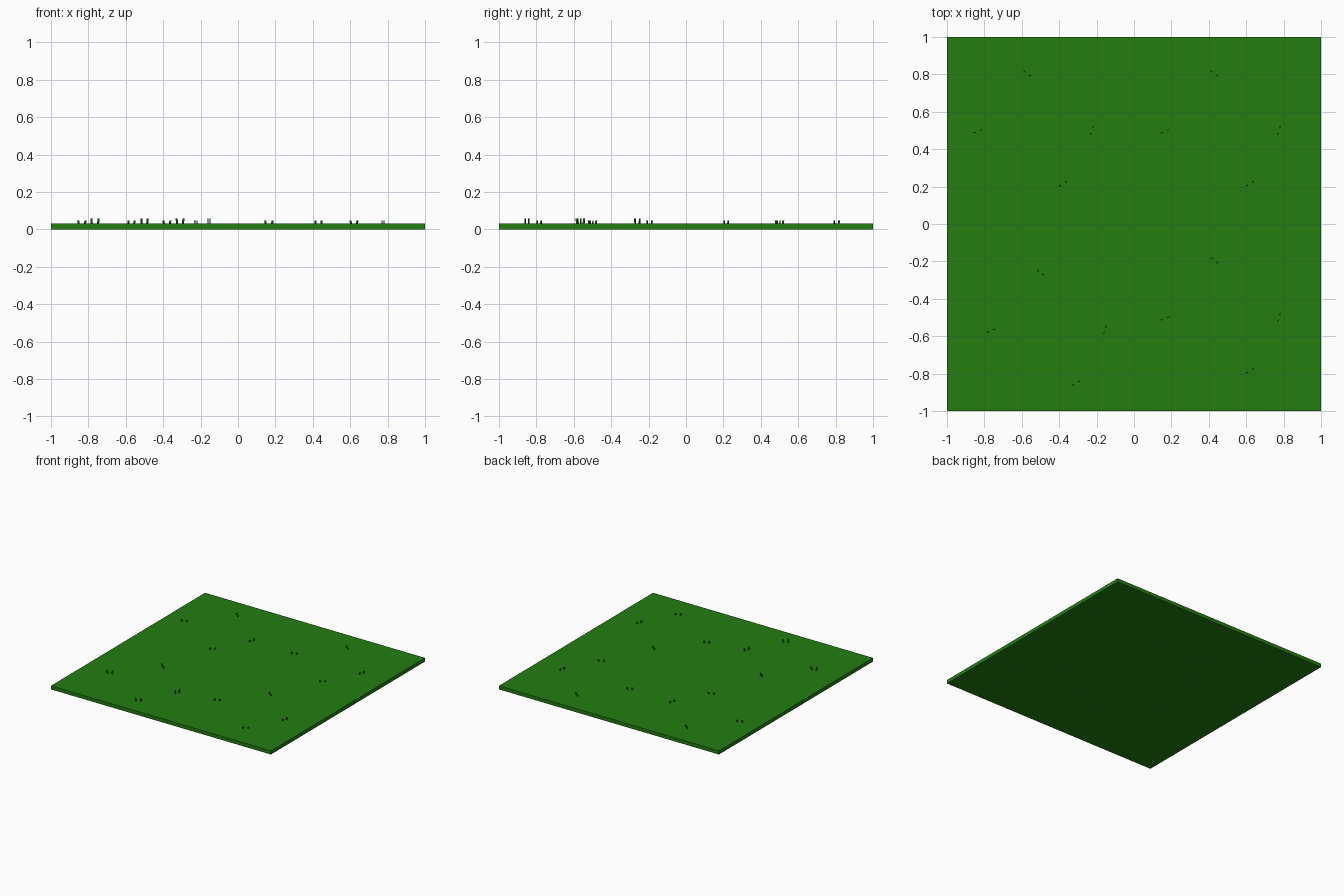
import bpy
import bmesh
from math import radians
from mathutils import Matrix, Vector

cube = bpy.data.objects.get("Cube")
if cube:
    bpy.data.objects.remove(cube)


def make_material(name, colour):
    mat = bpy.data.materials.new(name)
    mat.use_nodes = True
    mat.diffuse_color = (*colour, 1)
    mat.node_tree.nodes["Principled BSDF"].inputs["Base Color"].default_value = (*colour, 1)
    return mat


def make_object(name, bm, mat):
    bmesh.ops.recalc_face_normals(bm, faces=bm.faces)
    mesh = bpy.data.meshes.new(name)
    bm.to_mesh(mesh)
    bm.free()
    mesh.materials.append(mat)
    obj = bpy.data.objects.new(name, mesh)
    bpy.context.collection.objects.link(obj)
    return obj


lawn_green = make_material("lawn green", (0.017, 0.205, 0.005))
blade_green = make_material("blade green", (0.011, 0.12, 0.005))

# Flat square slab of lawn
SLAB_TOP = 0.03
bm = bmesh.new()
bmesh.ops.create_cube(bm, size=1, matrix=Matrix.Translation((0, 0, SLAB_TOP / 2))
                      @ Matrix.Diagonal((2, 2, SLAB_TOP, 1)))
make_object("lawn_slab", bm, lawn_green)


def add_blade(bm, place, side, top):
    """Thin upright blade that leans outward and narrows at the tip."""
    blade = bmesh.ops.create_cube(bm, size=1)["verts"]
    for v in blade:
        upper = v.co.z > 0
        width = 0.010 if upper else 0.012
        centre = side * (0.021 if upper else 0.015)
        v.co = Vector((centre + v.co.x * width, v.co.y * 0.004, top if upper else 0))
        v.co = place @ v.co


# One patch holds four tufts: x, y and heading in degrees
patch = [(0.43, 0.805, -38), (0.165, 0.495, 22), (0.775, 0.5, 74), (0.62, 0.215, 30)]

# The patch repeats in each quarter: name, x shift, y shift, blade height
quarters = [("back_left", 0, 0, 0.046), ("back_right", -1, 0, 0.046),
            ("front_left", 0, -1, 0.046), ("front_right", -0.93, -1.065, 0.057)]

for name, dx, dy, top in quarters:
    bm = bmesh.new()
    for x, y, heading in patch:
        place = (Matrix.Translation((x + dx, y + dy, 0))
                 @ Matrix.Rotation(radians(heading), 4, 'Z'))
        for side in (-1, 1):
            add_blade(bm, place, side, top)
    make_object("grass_tufts_" + name, bm, blade_green)
